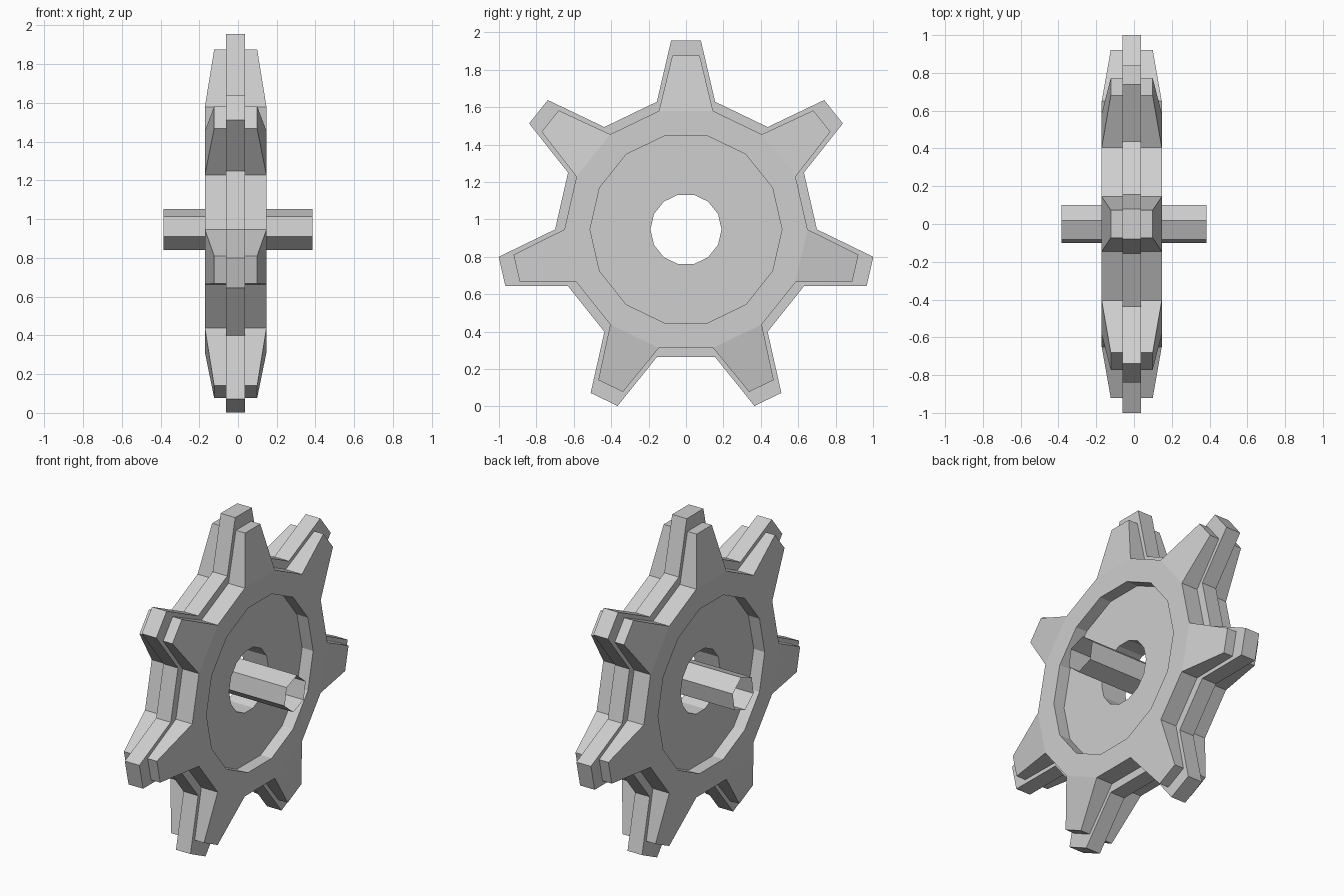
import bpy, bmesh
from math import sin, cos, pi
from mathutils import Vector

TEETH = 7
CENTRE = Vector((-0.012, 0, 0.946))

cube = bpy.data.objects.get("Cube")
if cube:
    bpy.data.objects.remove(cube)

grey = bpy.data.materials.new("light_grey")
grey.use_nodes = True
colour = (0.62, 0.62, 0.62, 1)
grey.diffuse_color = colour
grey.node_tree.nodes["Principled BSDF"].inputs["Base Color"].default_value = colour


def add_object(name, bm, location, fix_normals=True):
    if fix_normals:
        bmesh.ops.recalc_face_normals(bm, faces=bm.faces)
    mesh = bpy.data.meshes.new(name)
    bm.to_mesh(mesh)
    bm.free()
    mesh.materials.append(grey)
    obj = bpy.data.objects.new(name, mesh)
    obj.location = location
    bpy.context.collection.objects.link(obj)


def polar(bm, x, r, angle, across=0):
    """Vertex at an angle clockwise from the top, shifted sideways."""
    return bm.verts.new((x, r * sin(angle) + across * cos(angle),
                         r * cos(angle) - across * sin(angle)))


def ring(bm, x, r, count, start):
    return [polar(bm, x, r, start + 2 * pi * i / count) for i in range(count)]


def outline(bm, root_x, tip_x, root_r, tip_r, tip_half):
    """Gear outline: root, tip, tip, root for each tooth."""
    verts = []
    half = pi / (2 * TEETH)
    for i in range(TEETH):
        a = 2 * pi * i / TEETH
        verts += [polar(bm, root_x, root_r, a - half),
                  polar(bm, tip_x, tip_r, a, -tip_half),
                  polar(bm, tip_x, tip_r, a, tip_half),
                  polar(bm, root_x, root_r, a + half)]
    return verts


def skin(bm, loops):
    for a, b in zip(loops, loops[1:]):
        for i in range(len(a)):
            j = (i + 1) % len(a)
            bm.faces.new((a[i], a[j], b[j], b[i]))


# Gear wheel: a wide tapered gear with a taller thin gear in the middle
bm = bmesh.new()
side = (0.65, 0.929, 0.073)
middle = (0.70, 1.009, 0.08)
outer = [outline(bm, root_x, tip_x, *size) for root_x, tip_x, size in (
    (0.159, 0.111, side), (0.049, 0.049, side), (0.049, 0.049, middle),
    (-0.049, -0.049, middle), (-0.049, -0.049, side), (-0.159, -0.111, side))]
skin(bm, outer)

# Recessed web with the centre hole
inner = [ring(bm, x, r, 2 * TEETH, -pi / (2 * TEETH)) for x, r in (
    (0.159, 0.513), (0.085, 0.513), (0.085, 0.19),
    (-0.085, 0.19), (-0.085, 0.513), (-0.159, 0.513))]
skin(bm, inner)

# Side faces: flat rim plus a sloping face on every tooth
for edge, rim in ((outer[0], inner[0]), (outer[-1], inner[-1])):
    roots = [v for i, v in enumerate(edge) if i % 4 in (0, 3)]
    skin(bm, [roots, rim])
    for t in range(TEETH):
        bm.faces.new(edge[4 * t:4 * t + 4])
add_object("gear_wheel", bm, CENTRE)

# Open six-sided axle tube
bm = bmesh.new()
skin(bm, [ring(bm, x, 0.107, 6, pi / 18) for x in (-0.385, 0.385)])
add_object("axle_tube", bm, (0, 0, CENTRE.z))
